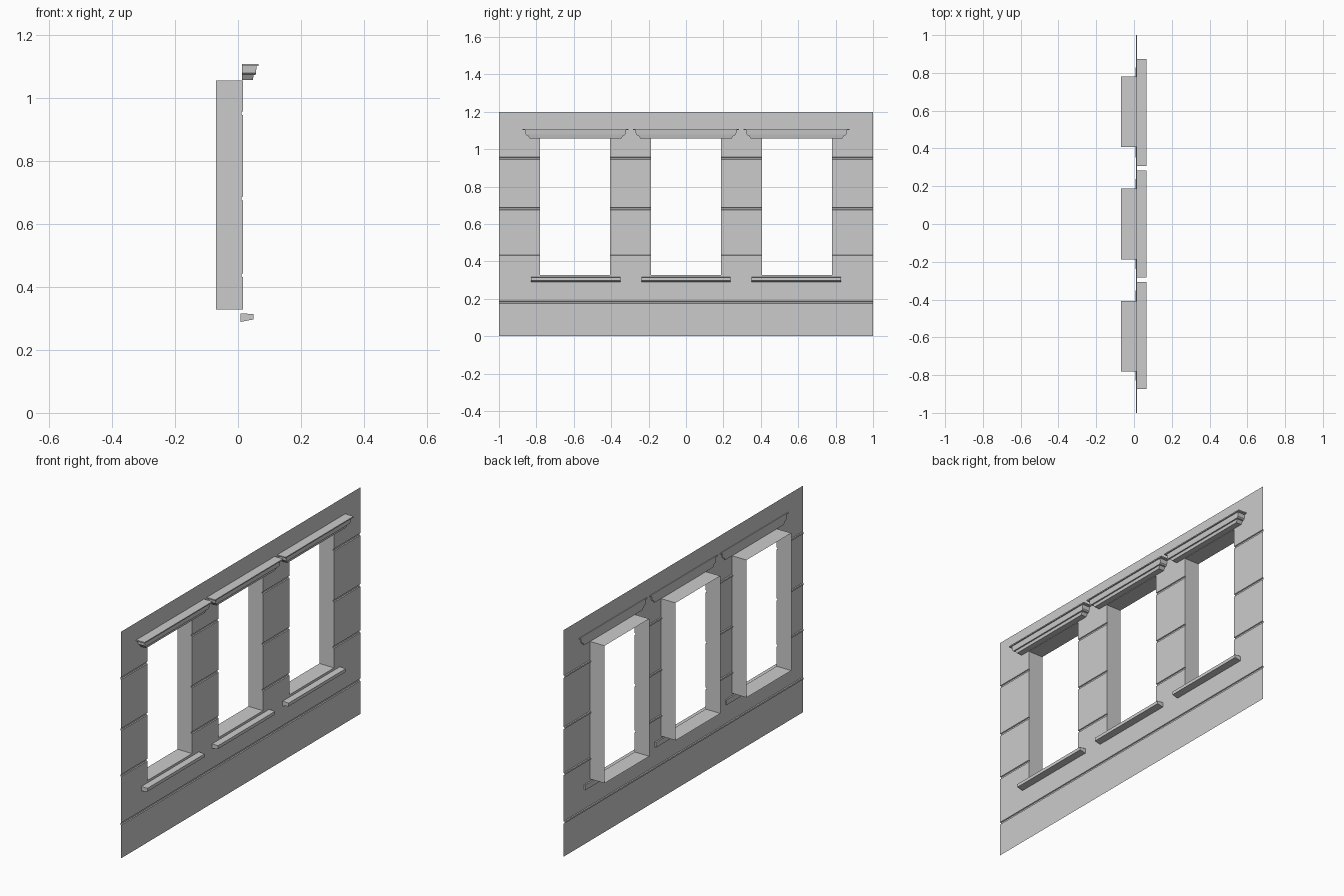
import bpy

if "Cube" in bpy.data.objects:
    bpy.data.objects.remove(bpy.data.objects["Cube"])

WALL_X, GROOVE_X, BACK_X = 0.016, 0.011, -0.07
CENTRES = (-0.594, 0.0, 0.594)
HALF = 0.187
SILL_Z, HEAD_Z = 0.328, 1.056
GROOVES = (0.181, 0.437, 0.681, 0.952)


def make(name, verts, faces):
    mesh = bpy.data.meshes.new(name)
    mesh.from_pydata(verts, [], faces)
    mesh.update()
    ob = bpy.data.objects.new(name, mesh)
    bpy.context.collection.objects.link(ob)
    return ob


def stack(name, yc, x_back, layers):
    """Closed solid from rectangular layers (z at back, z at front, front x, half width)."""
    verts, faces = [], []
    for zb, zf, xf, hw in layers:
        verts += [(x_back, yc - hw, zb), (xf, yc - hw, zf),
                  (xf, yc + hw, zf), (x_back, yc + hw, zb)]
    for i in range(len(layers) - 1):
        a, b = 4 * i, 4 * i + 4
        for k in range(4):
            n = (k + 1) % 4
            faces.append((a + k, a + n, b + n, b + k))
    last = 4 * (len(layers) - 1)
    faces += [(3, 2, 1, 0), (last, last + 1, last + 2, last + 3)]
    return make(name, verts, faces)


# Vertical wall profile with shallow grooves
profile = [(WALL_X, 0.0), (WALL_X, SILL_Z), (WALL_X, HEAD_Z), (WALL_X, 1.2)]
for g in GROOVES:
    profile += [(WALL_X, g - 0.006), (GROOVE_X, g - 0.004),
                (GROOVE_X, g + 0.004), (WALL_X, g + 0.006)]
profile.sort(key=lambda p: p[1])

# Wall sheet with three openings
ys = [-1.0] + [c + s * HALF for c in CENTRES for s in (-1, 1)] + [1.0]
n = len(ys)
verts = [(x, y, z) for x, z in profile for y in ys]
faces = []
for r in range(len(profile) - 1):
    mid = (profile[r][1] + profile[r + 1][1]) / 2
    for c in range(n - 1):
        if c % 2 and SILL_Z < mid < HEAD_Z:
            continue
        a = r * n + c
        faces.append((a, a + 1, a + n + 1, a + n))
make("wall", verts, faces)

# Window linings, sills and cornices
jamb = [p for p in profile if SILL_Z <= p[1] <= HEAD_Z]
m = len(jamb)
for i, c in enumerate(CENTRES):
    lo, hi = c - HALF, c + HALF
    verts = []
    for y in (lo, hi):
        for x, z in jamb:
            verts += [(BACK_X, y, z), (x, y, z)]
    faces = []
    for k in range(m - 1):
        a, b = 2 * k, 2 * m + 2 * k
        faces.append((a, a + 2, a + 3, a + 1))
        faces.append((b, b + 1, b + 3, b + 2))
    t = 2 * m
    faces += [(0, 1, t + 1, t), (t - 2, 2 * t - 2, 2 * t - 1, t - 1)]
    make(f"window_reveal_{i + 1}", verts, faces)

    trim = c * 0.994
    stack(f"window_sill_{i + 1}", trim, 0.008,
          [(0.289, 0.297, 0.05, 0.239), (0.316, 0.314, 0.05, 0.239)])
    cornice = [(1.058, 0.047, 0.245), (1.073, 0.050, 0.255), (1.074, 0.056, 0.262),
               (1.080, 0.057, 0.268), (1.102, 0.059, 0.270), (1.102, 0.065, 0.284),
               (1.108, 0.065, 0.284)]
    stack(f"window_cornice_{i + 1}", trim, 0.012, [(z, z, x, w) for z, x, w in cornice])
